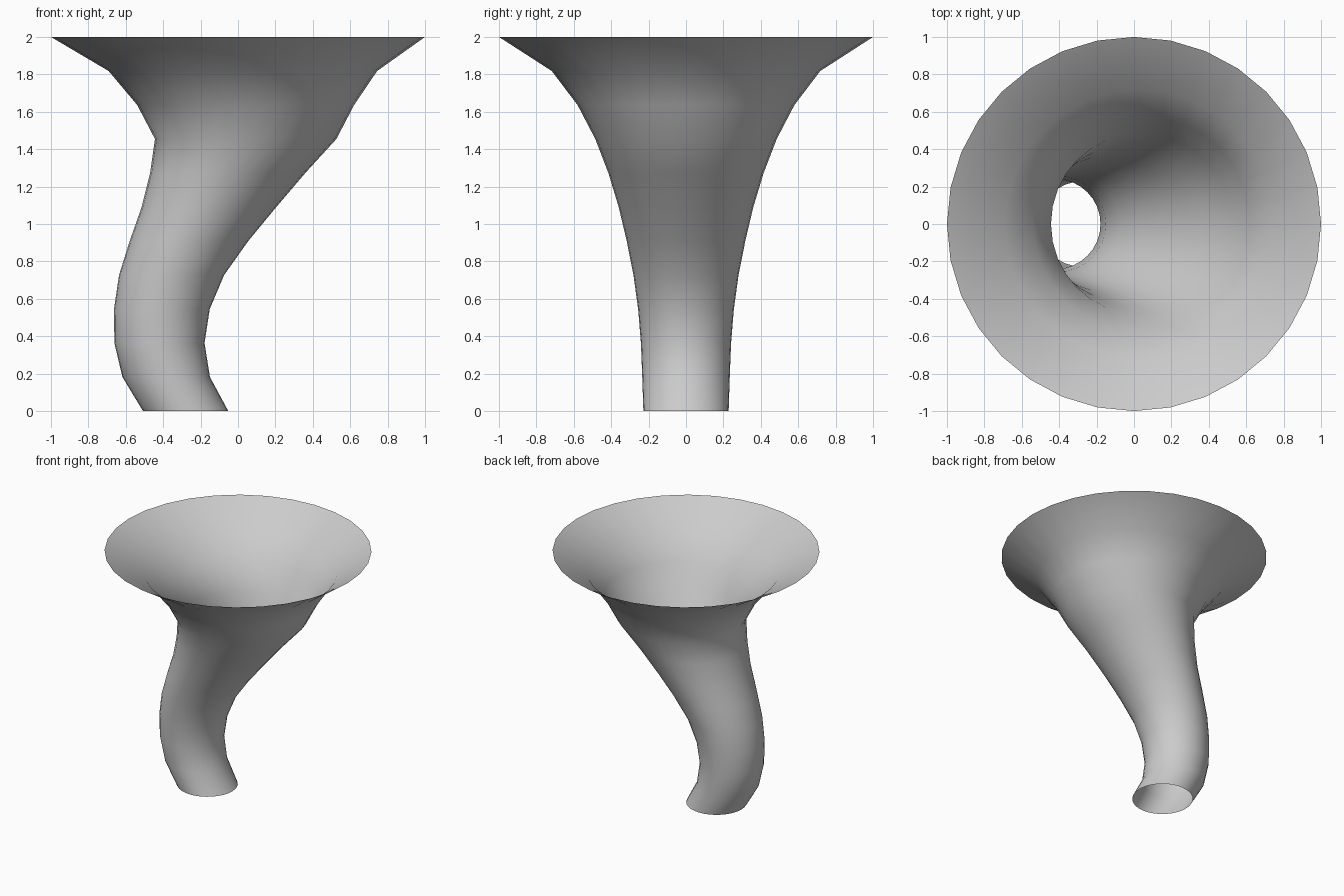
import bpy, bmesh, math

if "Cube" in bpy.data.objects:
    bpy.data.objects.remove(bpy.data.objects["Cube"])

SIDES = 32
# Each evenly spaced level: (centre x, radius), bottom to top
LEVELS = [(-0.28, 0.228), (-0.384, 0.234), (-0.42, 0.241), (-0.407, 0.256),
          (-0.355, 0.281), (-0.262, 0.317), (-0.155, 0.36), (-0.055, 0.415),
          (0.041, 0.485), (0.041, 0.58), (0.026, 0.718), (0.0, 1.0)]

bm = bmesh.new()

# Horizontal rings along the swaying centre line
rings = []
for i, (cx, r) in enumerate(LEVELS):
    z = 2.0 * i / (len(LEVELS) - 1)
    rings.append([bm.verts.new((cx + r * math.cos(2 * math.pi * k / SIDES),
                                r * math.sin(2 * math.pi * k / SIDES), z))
                  for k in range(SIDES)])

# Open wall between neighbouring rings, facing outwards
for low, high in zip(rings, rings[1:]):
    for k in range(SIDES):
        n = (k + 1) % SIDES
        bm.faces.new((low[k], low[n], high[n], high[k])).smooth = True

mesh = bpy.data.meshes.new("funnel")
bm.to_mesh(mesh)
bm.free()
funnel = bpy.data.objects.new("funnel", mesh)
bpy.context.collection.objects.link(funnel)
